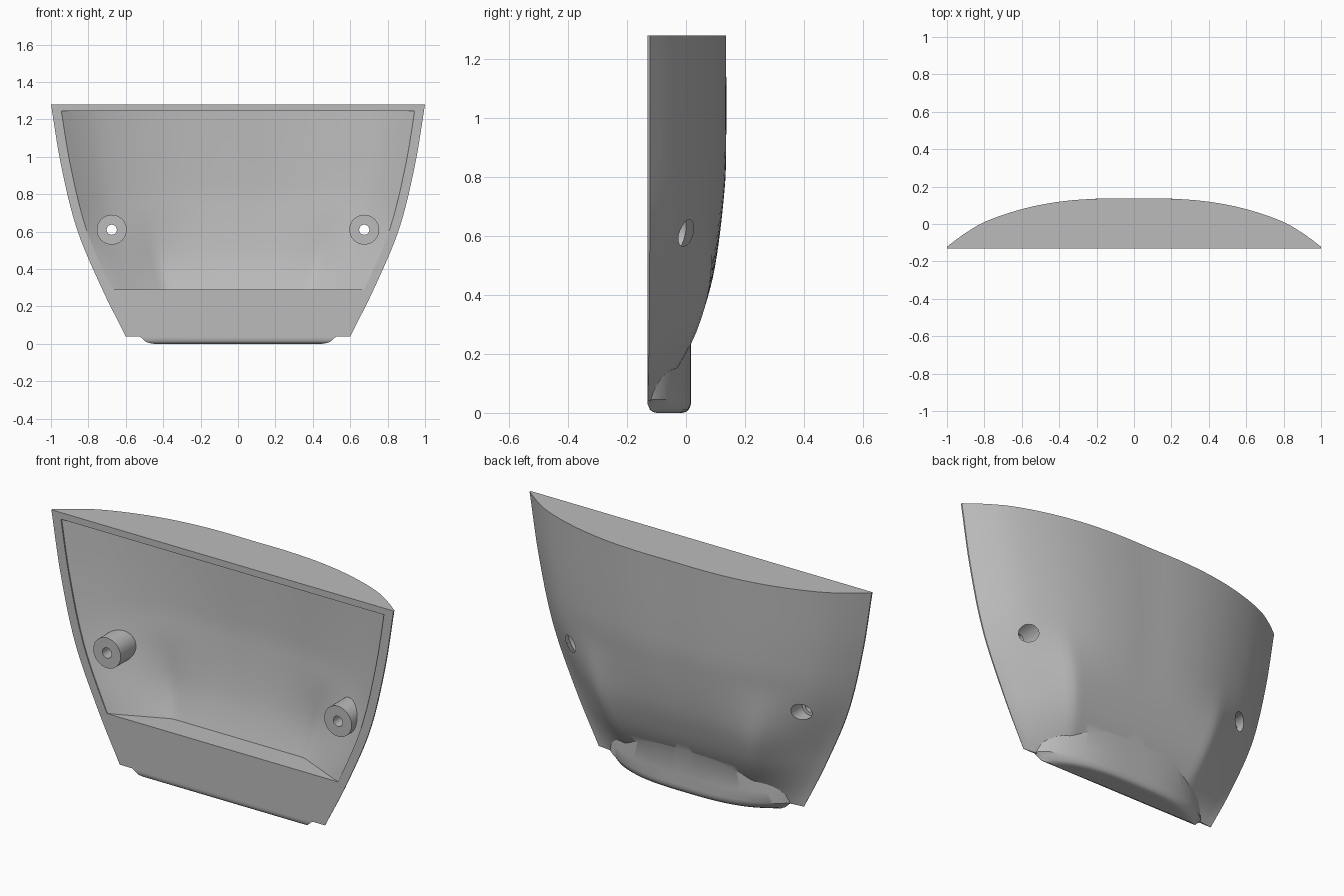
import bpy, bmesh, math
from mathutils import Matrix

cube = bpy.data.objects.get("Cube")
if cube:
    bpy.data.objects.remove(cube, do_unlink=True)

FRONT = -0.13
HALF_STEPS = 24

grey = bpy.data.materials.new("plain grey")
grey.use_nodes = True
grey.diffuse_color = (0.5, 0.5, 0.5, 1)
grey.node_tree.nodes["Principled BSDF"].inputs["Base Color"].default_value = (0.5, 0.5, 0.5, 1)

# Key points: (height, half width), (height, depth), (position across, depth share)
WIDTH = [(0.04, 0.60), (0.29, 0.725), (0.61, 0.86), (0.95, 0.945), (1.28, 1.0)]
DEPTH = [(0.04, 0.035), (0.23, 0.145), (0.33, 0.185), (0.49, 0.227), (0.76, 0.26), (0.9, 0.265), (1.28, 0.265)]
ARC = [(0, 1), (0.2, 1), (0.4, 0.94), (0.6, 0.79), (0.8, 0.53), (0.92, 0.26), (1, 0.03)]


def smooth(keys, t):
    """Cubic curve through the key points."""
    t = min(max(t, keys[0][0]), keys[-1][0])
    i = next(k for k in range(len(keys) - 1) if t <= keys[k + 1][0])

    def slope(k):
        a, b = keys[max(k - 1, 0)], keys[min(k + 1, len(keys) - 1)]
        return (b[1] - a[1]) / (b[0] - a[0])
    (x0, y0), (x1, y1) = keys[i], keys[i + 1]
    h = x1 - x0
    s = (t - x0) / h
    return (y0 * (1 + 2 * s) * (1 - s) ** 2 + slope(i) * h * s * (1 - s) ** 2
            + y1 * s * s * (3 - 2 * s) + slope(i + 1) * h * s * s * (s - 1))


def make_object(name, bm):
    bmesh.ops.recalc_face_normals(bm, faces=bm.faces)
    mesh = bpy.data.meshes.new(name)
    bm.to_mesh(mesh)
    bm.free()
    mesh.materials.append(grey)
    obj = bpy.data.objects.new(name, mesh)
    bpy.context.collection.objects.link(obj)
    return obj


def loft(name, rings):
    bm = bmesh.new()
    loops = [[bm.verts.new(p) for p in ring] for ring in rings]
    n = len(loops[0])
    for low, high in zip(loops, loops[1:]):
        for i in range(n):
            j = (i + 1) % n
            bm.faces.new((low[i], low[j], high[j], high[i]))
    bm.faces.new(loops[0])
    bm.faces.new(loops[-1])
    return make_object(name, bm)


def ring(z, width, depth, front, share):
    """Flat front and a bowed back."""
    us = [i / HALF_STEPS for i in range(-HALF_STEPS, HALF_STEPS + 1)]
    back = [(u * width, FRONT + depth * share(abs(u)), z) for u in us]
    return back + [(width, front, z), (-width, front, z)]


def bow(z):
    """Rounded above, flattening to a trapezoid near the bottom."""
    t = min(max((0.75 - z) / 0.42, 0), 1)
    t = t * t * (3 - 2 * t)
    return lambda u: (1 - t) * smooth(ARC, u) + t * max(0.03, min(1, (1 - u) / 0.43))


def body_rings(low, high, steps, thin_side, thin_back, front):
    zs = [low + (high - low) * i / steps for i in range(steps + 1)]
    return [ring(z, smooth(WIDTH, z) - thin_side, smooth(DEPTH, z) - thin_back, front, bow(z)) for z in zs]


def cylinder(name, x, z, radius, y0, y1):
    bm = bmesh.new()
    place = Matrix.Translation((x, (y0 + y1) / 2, z)) @ Matrix.Rotation(math.pi / 2, 4, 'X')
    bmesh.ops.create_cone(bm, cap_ends=True, segments=40, radius1=radius, radius2=radius,
                          depth=y1 - y0, matrix=place)
    return make_object(name, bm)


def combine(target, other, operation):
    mod = target.modifiers.new(operation.lower(), 'BOOLEAN')
    mod.operation = operation
    mod.solver = 'EXACT'
    mod.object = other
    bpy.context.view_layer.objects.active = target
    bpy.ops.object.modifier_apply(modifier=mod.name)
    bpy.data.objects.remove(other, do_unlink=True)


# Curved shell, solid at first
shell = loft("curved_shell", body_rings(0.04, 1.28, 32, 0, 0, FRONT))

# Rounded foot block under the shell: (height, half width, edge inset)
foot = [(0, 0.45, 0.03), (0.004, 0.475, 0.016), (0.012, 0.495, 0.007), (0.03, 0.513, 0),
        (0.045, 0.535, 0), (0.1, 0.53, 0), (0.25, 0.5, 0)]
block = loft("foot_block", [ring(z, w, 0.147 - inset, FRONT + inset,
                                 lambda u, k=inset: max(0.01 + k * 8, (1 - u ** 3) ** 0.8))
                            for z, w, inset in foot])
combine(shell, block, 'UNION')

# Hollow with two screw bosses left standing in it
hollow = loft("hollow", body_rings(0.29, 1.245, 28, 0.05, 0.04, -0.2))
for side in (-1, 1):
    combine(hollow, cylinder("boss", side * 0.675, 0.61, 0.08, FRONT, 0.3), 'DIFFERENCE')
combine(shell, hollow, 'DIFFERENCE')

# Screw holes, wider at the back
for side in (-1, 1):
    combine(shell, cylinder("screw_hole", side * 0.675, 0.61, 0.027, -0.3, 0.3), 'DIFFERENCE')
    combine(shell, cylinder("counterbore", side * 0.675, 0.61, 0.045, -0.07, 0.3), 'DIFFERENCE')

bpy.ops.object.select_all(action='DESELECT')
shell.select_set(True)
bpy.context.view_layer.objects.active = shell
bpy.ops.object.shade_smooth_by_angle(angle=math.radians(32))
